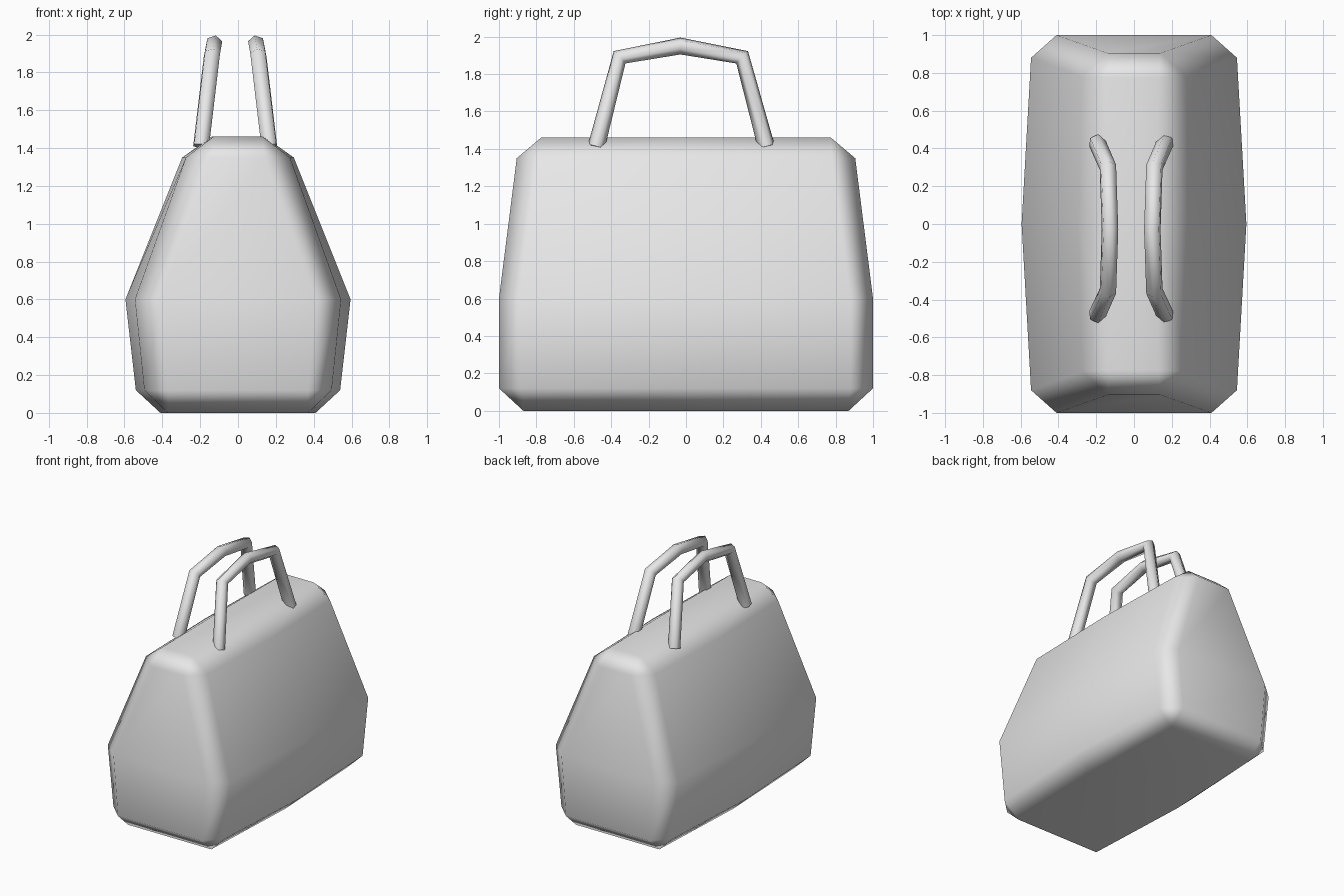
import bpy
import bmesh

cube = bpy.data.objects.get("Cube")
if cube:
    bpy.data.objects.remove(cube, do_unlink=True)

# One plain grey for the whole bag
grey = bpy.data.materials.new("light grey")
grey.use_nodes = True
grey.diffuse_color = (0.8, 0.8, 0.8, 1)
grey.node_tree.nodes["Principled BSDF"].inputs["Base Color"].default_value = (0.8, 0.8, 0.8, 1)


def ring(z, mid_x, corner, end):
    """Mirror one quarter of a horizontal section into a full loop."""
    (cx, cy), (ex, ey) = corner, end
    half = [(mid_x, 0), (cx, cy), (ex, ey), (-ex, ey), (-cx, cy)]
    return [(x, y, z) for x, y in half + [(-x, -y) for x, y in half]]


# Body: bevelled sections from base to top, slightly bulged at the middle
sections = [
    ring(0.0, 0.41, (0.37, 0.87), (0.37, 0.87)),
    ring(0.12, 0.54, (0.495, 0.88), (0.37, 1.0)),
    ring(0.6, 0.595, (0.545, 0.88), (0.41, 1.0)),
    ring(1.35, 0.295, (0.275, 0.78), (0.14, 0.905)),
    ring(1.46, 0.14, (0.13, 0.775), (0.13, 0.775)),
]
bm = bmesh.new()
loops = [[bm.verts.new(p) for p in s] for s in sections]
for low, high in zip(loops, loops[1:]):
    for i in range(len(low)):
        j = (i + 1) % len(low)
        bm.faces.new((low[i], low[j], high[j], high[i]))
bm.faces.new(loops[0][::-1])
bm.faces.new(loops[-1])
bmesh.ops.remove_doubles(bm, verts=bm.verts, dist=0.001)
bmesh.ops.recalc_face_normals(bm, faces=bm.faces)
for f in bm.faces:
    f.smooth = True
mesh = bpy.data.meshes.new("bag_body")
bm.to_mesh(mesh)
bm.free()
body = bpy.data.objects.new("bag_body", mesh)
bpy.context.collection.objects.link(body)
mesh.materials.append(grey)
weighted = body.modifiers.new("soft bevel shading", 'WEIGHTED_NORMAL')
weighted.weight = 50


# Handles: six-sided tubes along a five-point arch, leaning inwards
def handle(name, side):
    arch = [(0.18, -0.48, 1.41), (0.123, -0.355, 1.89), (0.112, -0.03, 1.95),
            (0.123, 0.30, 1.89), (0.18, 0.43, 1.41)]
    curve = bpy.data.curves.new(name, 'CURVE')
    curve.dimensions = '3D'
    curve.bevel_depth = 0.046
    curve.bevel_resolution = 1
    curve.use_fill_caps = True
    spline = curve.splines.new('POLY')
    spline.points.add(len(arch) - 1)
    for point, (x, y, z) in zip(spline.points, arch):
        point.co = (side * x - 0.015, y, z, 1)
    curve.materials.append(grey)
    obj = bpy.data.objects.new(name, curve)
    bpy.context.collection.objects.link(obj)
    bpy.ops.object.select_all(action='DESELECT')
    obj.select_set(True)
    bpy.context.view_layer.objects.active = obj
    bpy.ops.object.convert(target='MESH')
    bpy.ops.object.shade_smooth_by_angle(angle=1.1)


handle("left_handle", 1)
handle("right_handle", -1)
